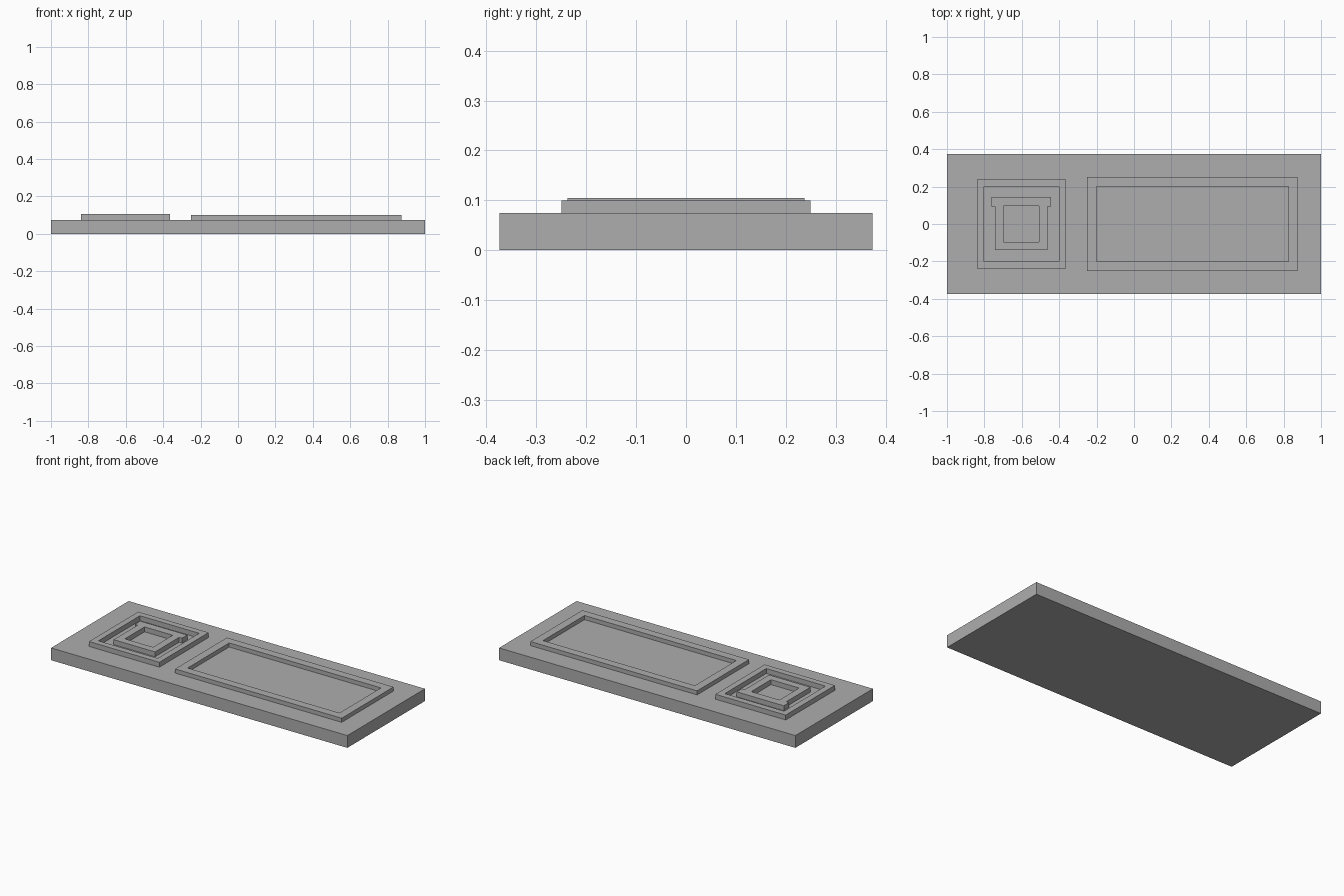
import bpy
import bmesh

cube = bpy.data.objects.get("Cube")
if cube:
    bpy.data.objects.remove(cube, do_unlink=True)

grey = bpy.data.materials.new("plain grey")
grey.use_nodes = True
colour = (0.42, 0.42, 0.42, 1)
grey.diffuse_color = colour
grey.node_tree.nodes["Principled BSDF"].inputs["Base Color"].default_value = colour

PLATE_TOP = 0.075
SINK = 0.005  # raised parts are seated slightly into the plate


def rect(x0, x1, y0, y1):
    return [(x0, y0), (x1, y0), (x1, y1), (x0, y1)]


def square(cx, half):
    return rect(cx - half, cx + half, -half, half)


def slab(name, loops, bottom, top):
    """Extrude an outline, with any further loops as holes, from bottom to top."""
    bm = bmesh.new()
    edges = []
    for loop in loops:
        verts = [bm.verts.new((x, y, bottom)) for x, y in loop]
        edges += [bm.edges.new((v, verts[i - 1])) for i, v in enumerate(verts)]
    bmesh.ops.triangle_fill(bm, edges=edges, use_beauty=True, normal=(0, 0, 1))
    result = bmesh.ops.extrude_face_region(bm, geom=bm.faces[:], use_keep_orig=True)
    moved = [g for g in result["geom"] if isinstance(g, bmesh.types.BMVert)]
    bmesh.ops.translate(bm, verts=moved, vec=(0, 0, top - bottom))
    bmesh.ops.recalc_face_normals(bm, faces=bm.faces[:])
    mesh = bpy.data.meshes.new(name)
    bm.to_mesh(mesh)
    bm.free()
    mesh.materials.append(grey)
    obj = bpy.data.objects.new(name, mesh)
    bpy.context.collection.objects.link(obj)
    return obj


# Flat backing plate
slab("base_plate", [rect(-1, 1, -0.374, 0.374)], 0, PLATE_TOP)

# Long raised border
slab("long_frame",
     [rect(-0.25, 0.875, -0.25, 0.25), rect(-0.2, 0.825, -0.2, 0.2)],
     PLATE_TOP - SINK, 0.1)

# Square raised border
ICON_X = -0.602
slab("square_frame", [square(ICON_X, 0.2375), square(ICON_X, 0.2)],
     PLATE_TOP - SINK, 0.105)

# Emblem: square body with a wider bar along its back edge and a square opening
half_outline = [(0.14, -0.14), (0.14, 0.093), (0.159, 0.093), (0.159, 0.144)]
outline = [(ICON_X + x, y) for x, y in half_outline]
outline += [(ICON_X - x, y) for x, y in reversed(half_outline)]
slab("emblem", [outline, square(ICON_X, 0.095)], PLATE_TOP - SINK, 0.105)
